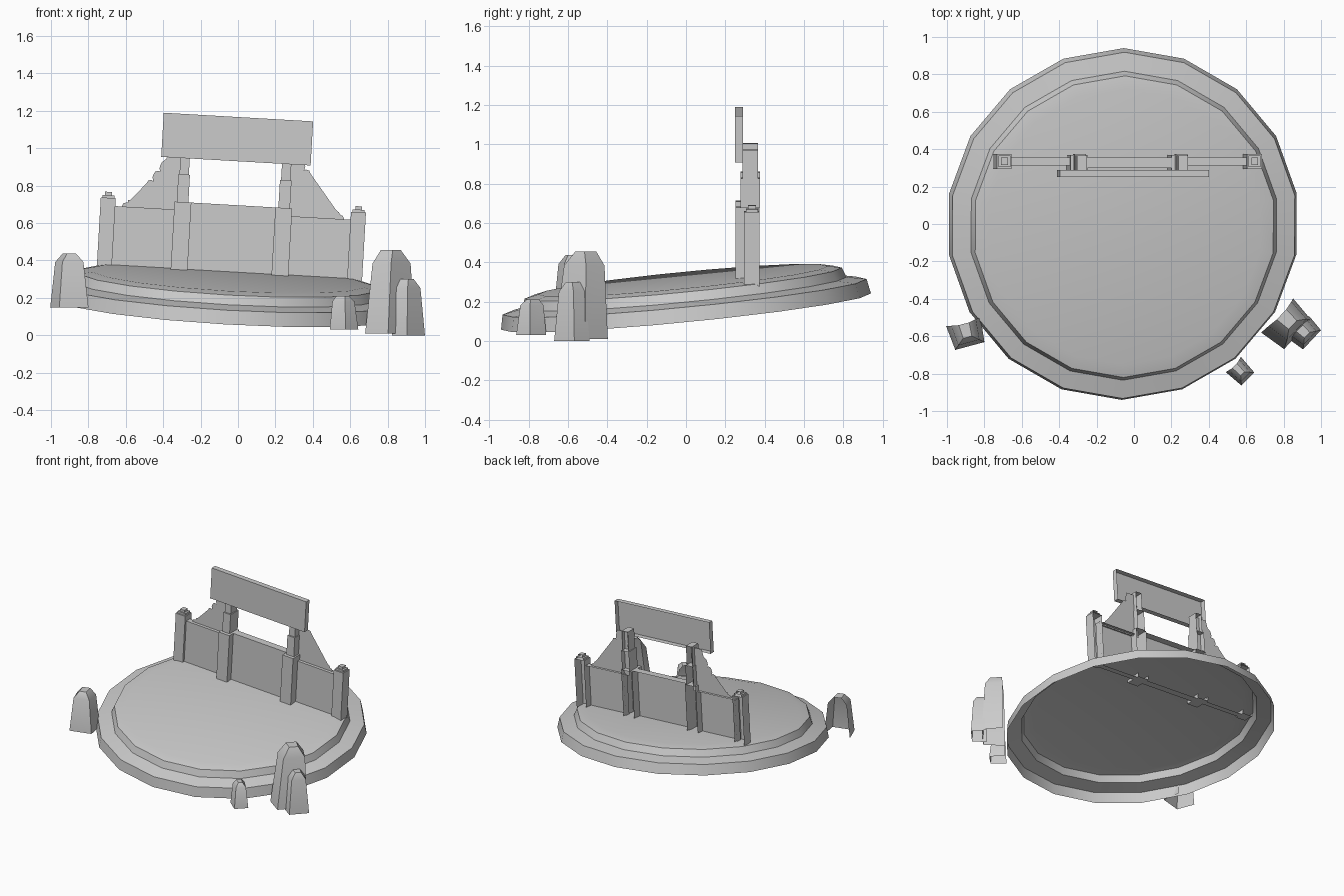
import bpy, bmesh, math
from mathutils import Matrix, Vector

cube = bpy.data.objects.get("Cube")
if cube:
    bpy.data.objects.remove(cube, do_unlink=True)

stone = bpy.data.materials.new("plain grey")
stone.use_nodes = True
GREY = (0.6, 0.6, 0.6, 1)
stone.diffuse_color = GREY
stone.node_tree.nodes["Principled BSDF"].inputs["Base Color"].default_value = GREY


def finish(name, bm, matrix=Matrix(), smooth=None):
    mesh = bpy.data.meshes.new(name)
    bm.to_mesh(mesh)
    bm.free()
    mesh.materials.append(stone)
    ob = bpy.data.objects.new(name, mesh)
    ob.matrix_world = matrix
    bpy.context.collection.objects.link(ob)
    if smooth:
        bpy.ops.object.select_all(action='DESELECT')
        ob.select_set(True)
        bpy.context.view_layer.objects.active = ob
        bpy.ops.object.shade_smooth_by_angle(angle=math.radians(smooth))
    return ob


def loft(bm, rings):
    """Join matching closed rings of points with quads, return vertex rings."""
    vs = [[bm.verts.new(p) for p in ring] for ring in rings]
    n = len(vs[0])
    for a, b in zip(vs, vs[1:]):
        for i in range(n):
            j = (i + 1) % n
            bm.faces.new((a[i], a[j], b[j], b[i]))
    return vs


# Tilted round base: an open-bottomed shell with a stepped rim
SIDES = 18
bm = bmesh.new()
profile = [(0.945, 0), (0.93, 0.075), (0.83, 0.095), (0.81, 0.145), (0.74, 0.16)]
rings = [[(r * math.sin(-math.tau * i / SIDES), r * math.cos(math.tau * i / SIDES), h)
          for i in range(SIDES)] for r, h in profile]
bm.faces.new(loft(bm, rings)[-1])
tilt = Matrix.Rotation(math.radians(3.3), 4, 'Y') @ Matrix.Rotation(math.radians(5.6), 4, 'X')
finish("base", bm, Matrix.Translation((-0.06, 0, 0.15)) @ tilt, 50)

# Gate frame: everything leans sideways with the base
gate = Matrix.Translation((-0.045, 0, 0.345)) @ Matrix.Rotation(math.radians(3.3), 4, 'Y')


def open_box(name, x, y0, y1, z0, z1, width):
    """Box without a back, as a channel facing the front."""
    bm = bmesh.new()
    bmesh.ops.create_cube(bm, size=1)
    for v in bm.verts:
        v.co = Vector((x + v.co.x * width, (y0 + y1) / 2 + v.co.y * (y1 - y0),
                       (z0 + z1) / 2 + v.co.z * (z1 - z0)))
    bm.normal_update()
    back = [f for f in bm.faces if f.normal.y > 0.9]
    bmesh.ops.delete(bm, geom=back, context='FACES_ONLY')
    return finish(name, bm, gate)


open_box("sign_board", 0, 0.25, 0.29, 0.587, 0.823, 0.8)
open_box("centre_panel", 0, 0.30, 0.355, -0.03, 0.352, 0.46)

for side, s in (("right", -1), ("left", 1)):
    open_box(side + "_outer_post", s * 0.67, 0.295, 0.373, -0.03, 0.352, 0.08)
    open_box(side + "_outer_cap", s * 0.67, 0.305, 0.365, 0.352, 0.366, 0.064)
    open_box(side + "_outer_knob", s * 0.67, 0.315, 0.355, 0.366, 0.384, 0.036)
    open_box(side + "_side_panel", s * 0.472, 0.312, 0.355, -0.03, 0.31, 0.33)
    open_box(side + "_inner_post", s * 0.27, 0.252, 0.37, -0.03, 0.352, 0.09)
    open_box(side + "_middle_post", s * 0.272, 0.277, 0.375, 0.352, 0.5, 0.062)
    open_box(side + "_upper_post", s * 0.272, 0.287, 0.365, 0.5, 0.645, 0.05)

    # Carved bracket with a jagged, curling outer edge
    bm = bmesh.new()
    edge = []
    STEPS = 6
    for i in range(STEPS):
        t = i / STEPS
        x = 0.595 - 0.225 * t ** 0.85
        z = 0.312 + 0.285 * t ** 1.15
        edge += [(x, z), (x - 0.008, z + 0.016), (x - 0.027, z + 0.021),
                 (x - 0.036, z + 0.013), (x - 0.030, z + 0.034)]
    outline = [(0.27, 0.3), (0.595, 0.3)] + edge + [(0.36, 0.63), (0.27, 0.63)]
    verts = [bm.verts.new((s * x, 0.335, z)) for x, z in outline]
    face = bm.faces.new(verts if s > 0 else verts[::-1])
    bmesh.ops.triangulate(bm, faces=[face])
    finish(side + "_bracket", bm, gate)


def rock(name, x, y, z, width, depth, height, angle, lean=0.0):
    """Tapered boulder shell with a sloped crown, open towards the base."""
    bm = bmesh.new()
    d, w = depth / 2, width / 2
    plan = [(-d, -w), (d, -w * 0.85), (d, w * 0.85), (-d, w)]
    levels = [(0, 1, 1), (0.84, 0.82, 0.72), (1, 0.55, 0.3)]
    rings = [[(u * ku - d * (1 - ku) * 0.6, v * kv + lean * h, h * height)
              for u, v in plan] for h, ku, kv in levels]
    vs = loft(bm, rings)
    bm.faces.new(vs[-1])
    inner = [f for f in bm.faces if all(v in {r[k] for r in vs for k in (0, 3)} for v in f.verts)]
    bmesh.ops.delete(bm, geom=inner, context='FACES_ONLY')
    place = Matrix.Translation((x, y, z)) @ Matrix.Rotation(math.radians(angle), 4, 'Z')
    finish(name, bm, place, 35)


rock("tall_rock", 0.82, -0.54, 0.01, 0.25, 0.15, 0.445, -43, 0.02)
rock("leaning_rock", 0.915, -0.585, 0.0, 0.165, 0.10, 0.30, -43)
rock("small_rock", 0.57, -0.79, 0.03, 0.115, 0.11, 0.18, -45)
rock("far_rock", -0.895, -0.587, 0.148, 0.19, 0.135, 0.29, -75)
